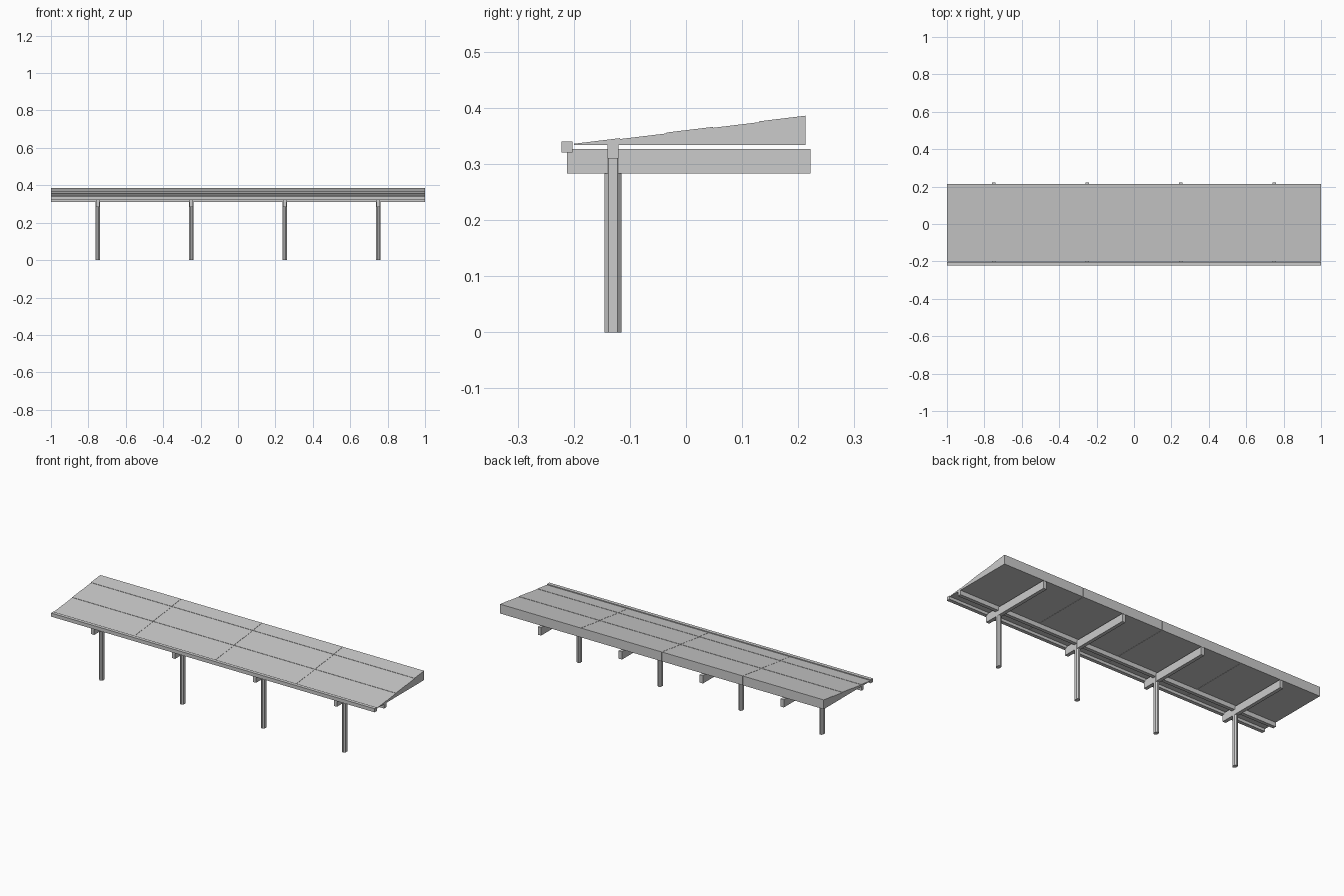
import bpy
import bmesh

cube = bpy.data.objects.get("Cube")
if cube:
    bpy.data.objects.remove(cube, do_unlink=True)

grey = bpy.data.materials.new("light_grey")
grey.use_nodes = True
grey.diffuse_color = (0.6, 0.6, 0.6, 1)
bsdf = next(n for n in grey.node_tree.nodes if n.type == "BSDF_PRINCIPLED")
bsdf.inputs["Base Color"].default_value = grey.diffuse_color


def extrude(name, outline, axis, start, end):
    """Extrude a closed outline along x (points y, z) or z (points x, y)."""
    def place(p, t):
        return (t, *p) if axis == "x" else (*p, t)
    bm = bmesh.new()
    near = [bm.verts.new(place(p, start)) for p in outline]
    far = [bm.verts.new(place(p, end)) for p in outline]
    bm.faces.new(near)
    bm.faces.new(far)
    for i in range(len(outline)):
        j = (i + 1) % len(outline)
        bm.faces.new((near[i], near[j], far[j], far[i]))
    bmesh.ops.recalc_face_normals(bm, faces=bm.faces)
    mesh = bpy.data.meshes.new(name)
    bm.to_mesh(mesh)
    bm.free()
    mesh.materials.append(grey)
    obj = bpy.data.objects.new(name, mesh)
    bpy.context.collection.objects.link(obj)
    return obj


def rect(y0, y1, z0, z1):
    return [(y0, z0), (y1, z0), (y1, z1), (y0, z1)]


# Sloping roof profile: five strips, alternately raised and lowered
FRONT, BACK, UNDER, TOP = -0.2, 0.213, 0.334, 0.384
STRIPS, LIP = 5, 0.002
roof = [(BACK, UNDER), (FRONT, UNDER)]
for i in range(STRIPS):
    lift = LIP if i % 2 == 0 else 0.0004
    for t in (i / STRIPS, (i + 1) / STRIPS):
        roof.append((FRONT + (BACK - FRONT) * t, UNDER + (TOP - UNDER) * t + lift))

# Four roof modules with narrow seams, each with a post and cross beam
GAP = 0.0007
for n in range(4):
    x0 = -1 + n * 0.5
    left = x0 + (GAP if n > 0 else 0)
    right = x0 + 0.5 - (GAP if n < 3 else 0)
    extrude(f"roof_section_{n + 1}", roof, "x", left, right)

    x = x0 + 0.25
    extrude(f"cross_beam_{n + 1}", rect(-0.212, 0.222, 0.283, 0.327), "x", x - 0.01, x + 0.01)

    # Chamfered post
    hx, hy, c, yc = 0.011, 0.015, 0.007, -0.13
    corner = [(hx, hy - c), (hx - c, hy)]
    ring = (corner + [(-a, b) for a, b in reversed(corner)]
            + [(-a, -b) for a, b in corner] + [(a, -b) for a, b in reversed(corner)])
    extrude(f"post_{n + 1}", [(x + a, yc + b) for a, b in ring], "z", 0, 0.312)

# Long members under the roof
extrude("purlin", rect(-0.14, -0.12, 0.31, 0.341), "x", -1, 1)
extrude("front_gutter", rect(-0.222, -0.202, 0.32, 0.34), "x", -1, 1)
